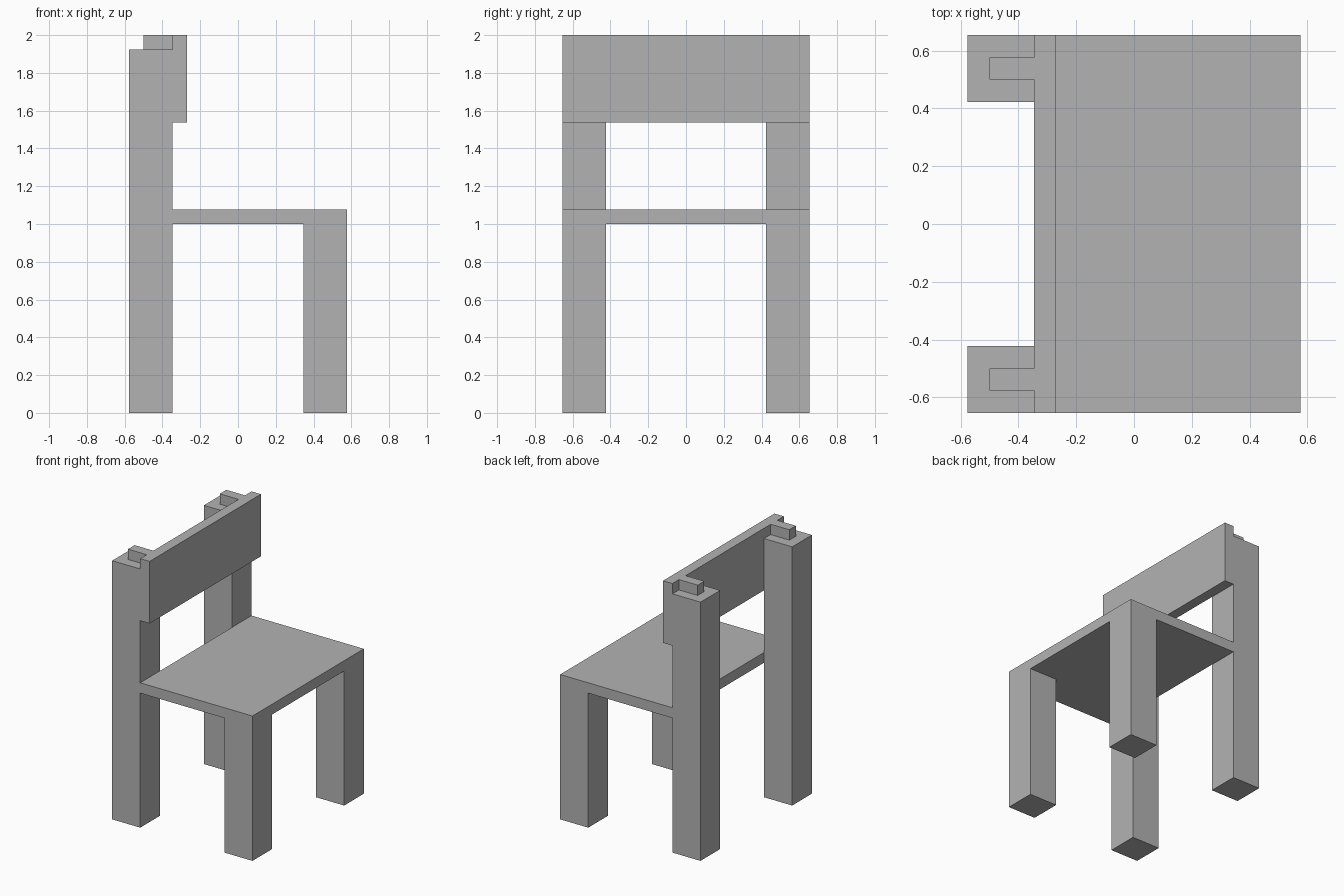
import bpy
import bmesh
from mathutils import Vector

if "Cube" in bpy.data.objects:
    bpy.data.objects.remove(bpy.data.objects["Cube"], do_unlink=True)

# The chair sits on a modular grid: 15 x 17 x 26 units
U = 2 / 26
CENTRE = Vector((7.5, 8.5, 0))

grey = bpy.data.materials.new("plain grey")
grey.use_nodes = True
colour = (0.45, 0.45, 0.45, 1)
grey.diffuse_color = colour
grey.node_tree.nodes["Principled BSDF"].inputs["Base Color"].default_value = colour


def block(name, low, high):
    """Box between two grid corners."""
    low, high = Vector(low) - CENTRE, Vector(high) - CENTRE
    bm = bmesh.new()
    bmesh.ops.create_cube(bm, size=1)
    for v in bm.verts:
        v.co = (v.co + Vector((0.5, 0.5, 0.5))) * (high - low) + low
        v.co *= U
    mesh = bpy.data.meshes.new(name)
    bm.to_mesh(mesh)
    bm.free()
    mesh.materials.append(grey)
    obj = bpy.data.objects.new(name, mesh)
    bpy.context.scene.collection.objects.link(obj)
    return obj


# Seat slab and backrest board
block("seat", (3, 0, 13), (15, 17, 14))
block("backrest", (3, 0, 20), (4, 17, 26))

# Legs, tall posts and the pegs that tie the board to the posts
for side, y, peg_y in (("front", 0, 1), ("back", 14, 15)):
    block(side + "_short_leg", (12, y, 0), (15, y + 3, 13))
    block(side + "_tall_post", (0, y, 0), (3, y + 3, 25))
    block(side + "_peg", (1, peg_y, 25), (3, peg_y + 1, 26))
